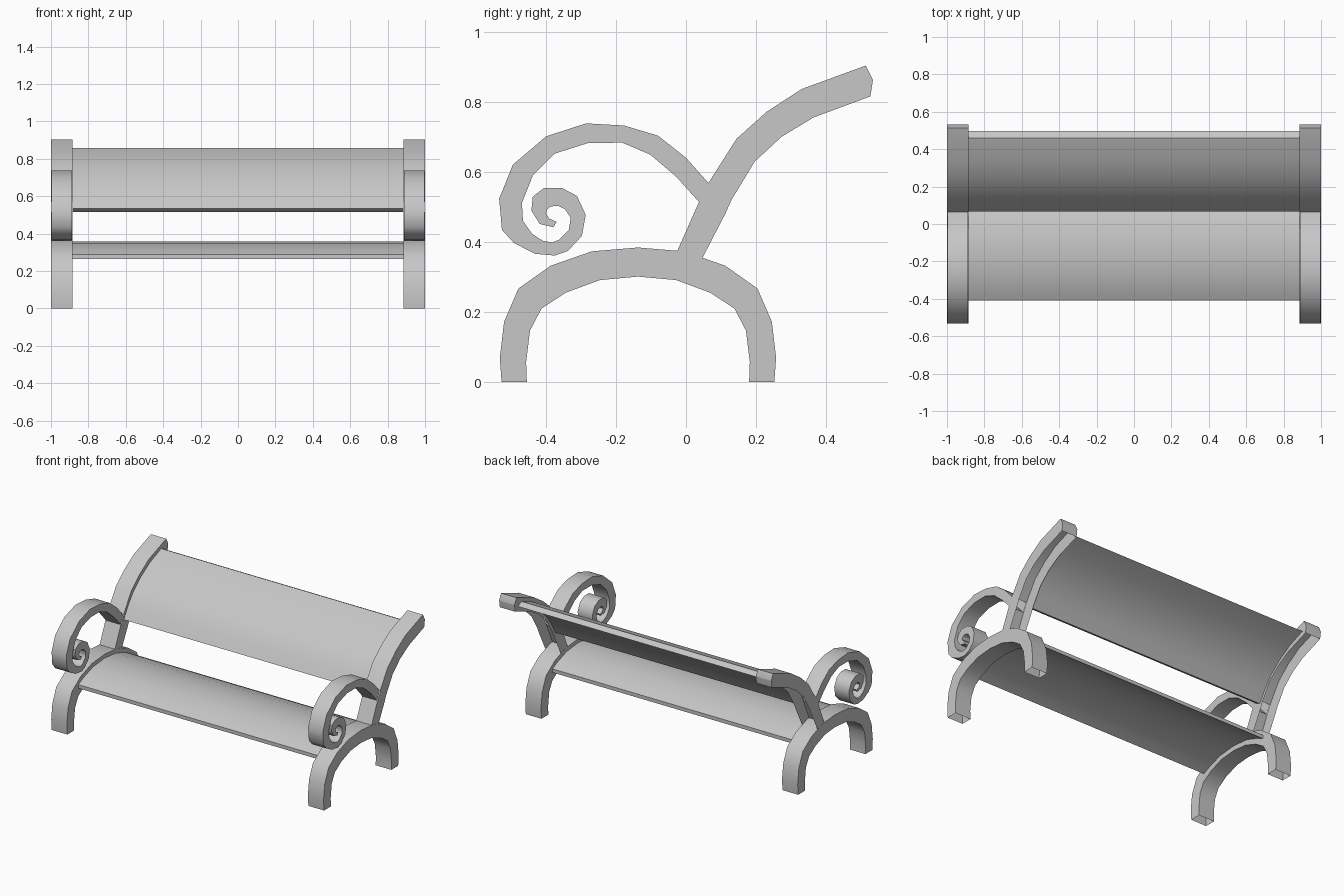
import bpy
import bmesh
from math import radians

cube = bpy.data.objects.get("Cube")
if cube:
    bpy.data.objects.remove(cube, do_unlink=True)

# The single grey finish
grey = bpy.data.materials.new("plain grey")
grey.use_nodes = True
colour = (0.57, 0.57, 0.57, 1)
grey.diffuse_color = colour
grey.node_tree.nodes["Principled BSDF"].inputs["Base Color"].default_value = colour


def band(name, pairs, x_min, x_max, mirrored=True, open_start=False,
         open_end=False, open_inner=0, open_outer=None):
    """Extrude a ribbon along x; each pair is (outer y, outer z, inner y, inner z).
    The first open_inner segments get no face on the inner side, and the
    segment numbered open_outer gets none on the outer side."""
    bm = bmesh.new()
    rings = []
    for outer_y, outer_z, inner_y, inner_z in pairs:
        corners = [(x_min, outer_y, outer_z), (x_max, outer_y, outer_z),
                   (x_max, inner_y, inner_z), (x_min, inner_y, inner_z)]
        rings.append([bm.verts.new(c) for c in corners])
    for index, (a, b) in enumerate(zip(rings, rings[1:])):
        for side in range(4):
            following = (side + 1) % 4
            if side == 2 and index < open_inner or side == 0 and index == open_outer:
                continue
            bm.faces.new((a[side], a[following], b[following], b[side]))
    if not open_start:
        bm.faces.new(rings[0][::-1])
    if not open_end:
        bm.faces.new(rings[-1])
    bmesh.ops.recalc_face_normals(bm, faces=bm.faces)

    mesh = bpy.data.meshes.new(name)
    bm.to_mesh(mesh)
    bm.free()
    mesh.materials.append(grey)
    obj = bpy.data.objects.new(name, mesh)
    bpy.context.collection.objects.link(obj)
    bpy.ops.object.select_all(action="DESELECT")
    obj.select_set(True)
    bpy.context.view_layer.objects.active = obj
    bpy.ops.object.shade_smooth_by_angle(angle=radians(45))
    if mirrored:
        obj.modifiers.new("other end", "MIRROR").use_axis[0] = True
    return obj


def symmetric(half, centre):
    """Complete an arch whose last pair lies on the centre line."""
    other = [(2 * centre - oy, oz, 2 * centre - iy, iz)
             for oy, oz, iy, iz in half[-2::-1]]
    return half + other


def panel(name, profile, dy, dz):
    """Span a curved sheet between the two ends, thickened by one offset."""
    pairs = [(y, z, y + dy, z + dz) for y, z in profile]
    band(name, pairs, -INNER_X, INNER_X, mirrored=False)


ARCH_CENTRE = -0.137
INNER_X = 0.886

# Arched legs, hollow at the feet
leg_half = [
    (-.526, 0, -.454, 0), (-.531, .07, -.456, .057), (-.519, .172, -.445, .147),
    (-.478, .267, -.412, .21), (-.386, .332, -.343, .255),
    (-.269, .373, -.246, .291), (ARCH_CENTRE, .384, ARCH_CENTRE, .301),
]
band("arched_legs", symmetric(leg_half, ARCH_CENTRE), 0.885, 1,
     open_start=True, open_end=True)

# Curved back posts, open along the rear and where the armrest joins
post = [
    (-.025, .374, .047, .354), (.037, .514, .112, .48),
    (.064, .568, .13, .52), (.144, .694, .196, .629),
    (.23, .771, .273, .7), (.33, .836, .364, .755),
    (.513, .903, .526, .815), (.533, .863, .533, .861),
]
band("back_posts", post, INNER_X, 0.999, open_start=True, open_inner=6, open_outer=1)

# Scrolled armrests
scroll = [
    (.064, .568, .037, .514), (0, .64, -.028, .586),
    (-.08, .703, -.102, .649), (-.177, .732, -.182, .683),
    (-.285, .738, -.279, .682), (-.399, .701, -.374, .652),
    (-.494, .62, -.437, .589), (-.533, .523, -.468, .511),
    (-.525, .434, -.465, .46), (-.491, .397, -.439, .423),
    (-.431, .366, -.408, .403), (-.374, .361, -.382, .398),
    (-.337, .374, -.362, .406), (-.297, .417, -.334, .434),
    (-.286, .477, -.329, .469), (-.311, .531, -.346, .494),
    (-.354, .554, -.366, .503), (-.405, .554, -.386, .501),
    (-.437, .529, -.395, .494), (-.441, .489, -.399, .482),
    (-.417, .451, -.391, .467), (-.378, .442, -.369, .457),
]
band("scroll_armrests", scroll, 0.888, 0.996, open_start=True)

# Gently arched seat panel
seat_front = [(-.41, .287), (-.36, .312), (-.26, .346)]
seat_rear = [(2 * ARCH_CENTRE - y, z) for y, z in reversed(seat_front)]
panel("seat_panel", seat_front + [(ARCH_CENTRE, .358)] + seat_rear, 0, -.024)

# Curved backrest panel
backrest = [(.068, .535), (.112, .61), (.165, .68),
            (.247, .752), (.345, .812), (.46, .858)]
panel("backrest_panel", backrest, .037, -.019)
